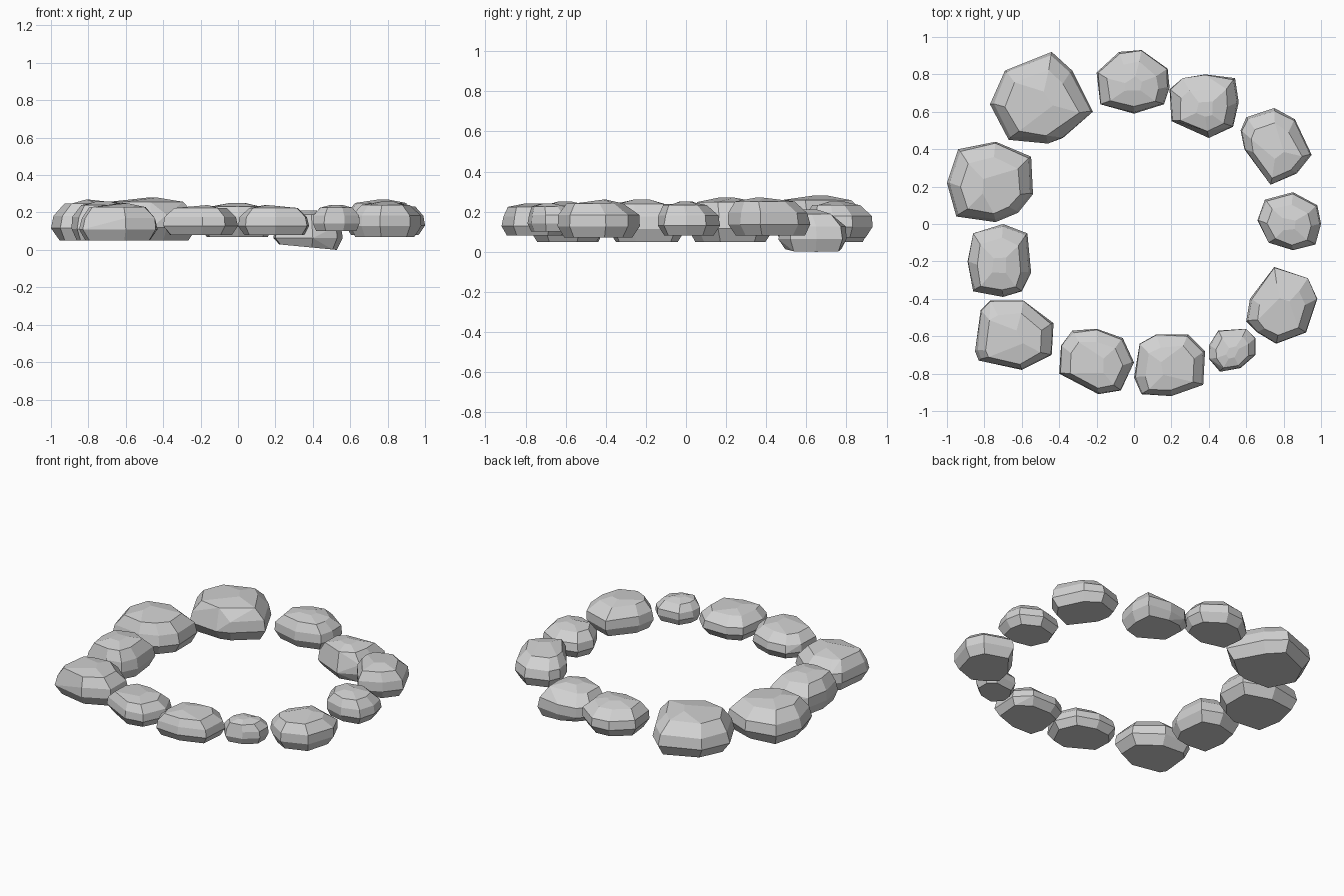
import bpy
import bmesh
import random
from mathutils import Vector

if "Cube" in bpy.data.objects:
    bpy.data.objects.remove(bpy.data.objects["Cube"], do_unlink=True)

rng = random.Random(7)

# Single stone colour
grey = bpy.data.materials.new("stone grey")
grey.use_nodes = True
colour = (0.64, 0.64, 0.64, 1)
grey.diffuse_color = colour
shader = next(n for n in grey.node_tree.nodes if n.type == 'BSDF_PRINCIPLED')
shader.inputs["Base Color"].default_value = colour
shader.inputs["Roughness"].default_value = 0.9

# Rock profile: outline scale, height fraction and crown shift, base to crown
LEVELS = ((0.83, 0, 0), (1, 0.3, 0), (0.96, 0.6, 0), (0.7, 0.9, -0.1), (0.25, 1, -0.1))


def stone(name, bottom, top, outline, slope=0):
    """Faceted rock: hull of stacked, scaled copies of its widest outline."""
    points = [Vector(p) for p in outline]
    low = Vector((min(p.x for p in points), min(p.y for p in points)))
    high = Vector((max(p.x for p in points), max(p.y for p in points)))
    centre = (low + high) / 2
    half = (high - low) / 2
    bm = bmesh.new()
    for scale, level, shift in LEVELS:
        for point in points:
            p = point - centre
            # Keep the widest ring exact, roughen the others
            s = scale if scale == 1 else scale + rng.uniform(-0.04, 0.04)
            z = bottom + level * (top - bottom)
            if level == 0:
                z += slope * (half.x - p.x)
            bm.verts.new((p.x * s, p.y * s + shift * half.y, z))
    hull = bmesh.ops.convex_hull(bm, input=bm.verts[:])
    spare = {g for key in ("geom_interior", "geom_unused") for g in hull[key]
             if isinstance(g, bmesh.types.BMVert)}
    bmesh.ops.delete(bm, geom=list(spare), context='VERTS')
    # Merge small facets into larger broken planes
    bmesh.ops.dissolve_limit(bm, angle_limit=0.2, verts=bm.verts[:], edges=bm.edges[:])
    bmesh.ops.recalc_face_normals(bm, faces=bm.faces[:])
    mesh = bpy.data.meshes.new(name)
    bm.to_mesh(mesh)
    bm.free()
    mesh.materials.append(grey)
    obj = bpy.data.objects.new(name, mesh)
    obj.location = (centre.x, centre.y, 0)
    bpy.context.collection.objects.link(obj)


# Back stones
stone("back_right_boulder", .05, .28, (
    (-.77, .64), (-.69, .82), (-.44, .92), (-.33, .82),
    (-.22, .6), (-.38, .46), (-.46, .43), (-.67, .45)))
stone("back_stone", .07, .25, (
    (-.2, .81), (-.08, .92), (.04, .93), (.18, .83),
    (.19, .73), (.16, .64), (0, .59), (-.18, .64)))
stone("back_left_low_stone", 0, .21, (
    (.19, .72), (.26, .78), (.38, .8), (.54, .78),
    (.56, .65), (.53, .52), (.4, .46), (.2, .55)), 0.08)

# Left stones
stone("left_back_stone", .08, .27, (
    (.57, .5), (.6, .57), (.75, .62), (.86, .56),
    (.95, .37), (.87, .27), (.73, .21), (.59, .4)))
stone("left_stone", .08, .25, (
    (.66, .02), (.7, .13), (.85, .17), (.98, .1),
    (1, 0), (.97, -.11), (.85, -.14), (.72, -.1)))
stone("left_front_stone", .07, .26, (
    (.6, -.52), (.62, -.4), (.75, -.23), (.93, -.29),
    (.98, -.4), (.92, -.58), (.76, -.64), (.66, -.58)))

# Front stones
stone("front_small_stone", .1, .24, (
    (.4, -.65), (.45, -.57), (.6, -.56), (.65, -.61),
    (.65, -.7), (.57, -.77), (.46, -.79), (.4, -.72)))
stone("front_left_stone", .08, .24, (
    (0, -.82), (.03, -.64), (.12, -.59), (.29, -.59),
    (.38, -.68), (.37, -.86), (.2, -.92), (.04, -.91)))
stone("front_right_stone", .08, .24, (
    (-.4, -.8), (-.39, -.65), (-.33, -.57), (-.2, -.56),
    (-.06, -.61), (0, -.74), (-.07, -.89), (-.19, -.91)))

# Right stones
stone("right_front_stone", .05, .25, (
    (-.85, -.68), (-.82, -.46), (-.77, -.41), (-.59, -.41),
    (-.43, -.53), (-.44, -.7), (-.6, -.78), (-.83, -.73)))
stone("right_stone", .05, .26, (
    (-.89, -.2), (-.86, -.05), (-.7, 0), (-.57, -.05),
    (-.55, -.26), (-.6, -.36), (-.7, -.39), (-.86, -.36)))
stone("right_back_stone", .05, .27, (
    (-1, .22), (-.94, .4), (-.74, .44), (-.55, .36),
    (-.54, .16), (-.62, .06), (-.74, .01), (-.95, .04)))
